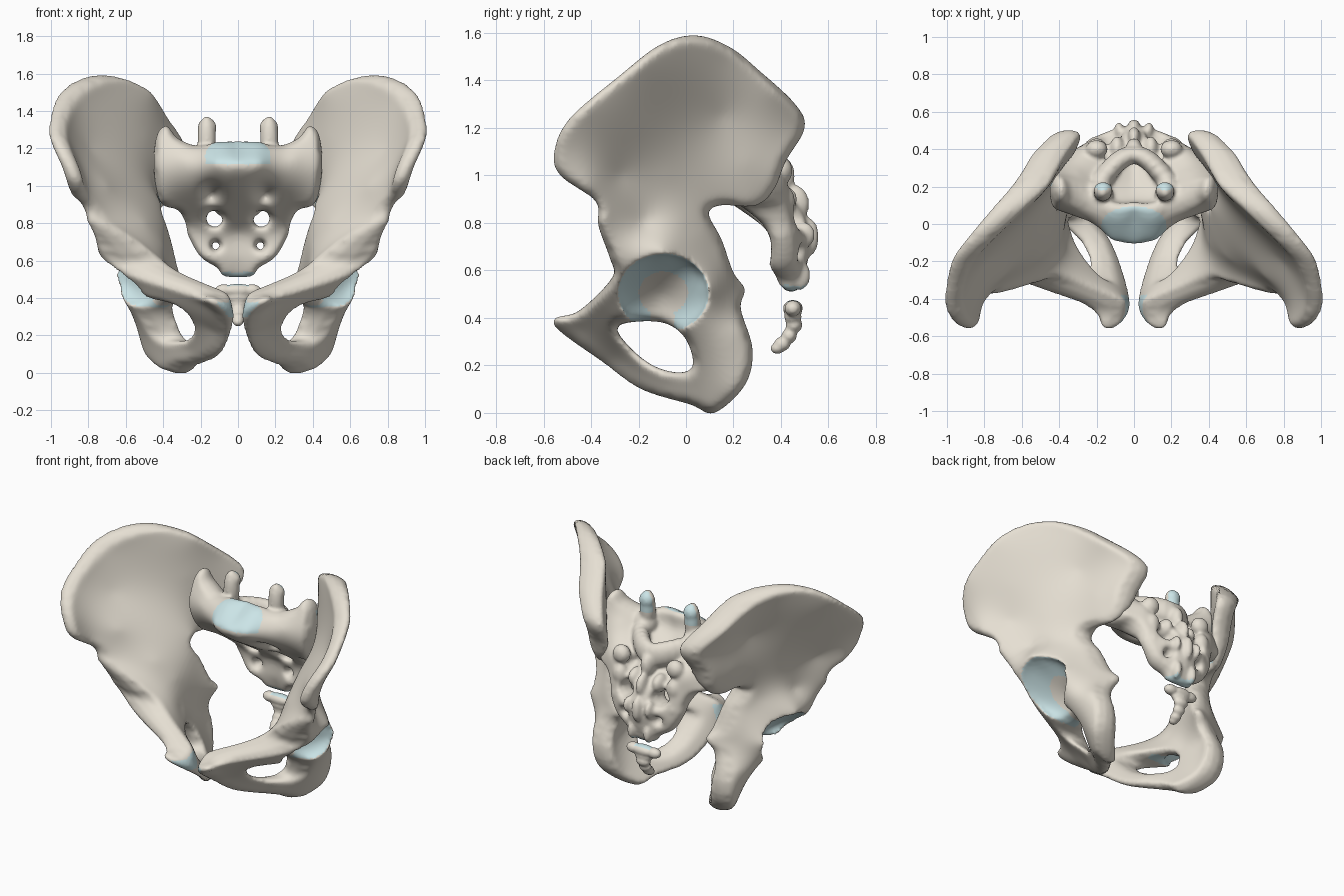
import bpy, bmesh
from math import sqrt, sin, cos, exp, pi
from mathutils import Vector, Matrix
from mathutils.geometry import delaunay_2d_cdt

if "Cube" in bpy.data.objects:
    bpy.data.objects.remove(bpy.data.objects["Cube"])


def material(name, rgb):
    m = bpy.data.materials.new(name)
    m.diffuse_color = (*rgb, 1)
    m.use_nodes = True
    m.node_tree.nodes["Principled BSDF"].inputs["Base Color"].default_value = m.diffuse_color
    return m


BONE = material("bone", (0.79, 0.74, 0.65))
CARTILAGE = material("cartilage", (0.60, 0.78, 0.80))


def smooth_loop(p, n=6):
    """Closed Catmull-Rom curve through the points."""
    out = []
    for i in range(len(p)):
        a, b, c, d = (Vector(p[(i + k) % len(p)]) for k in (-1, 0, 1, 2))
        for k in range(n):
            t = k / n
            out.append((b * 2 + (c - a) * t + (a * 2 - b * 5 + c * 4 - d) * t * t
                        + (b * 3 - a - c * 3 + d) * t ** 3) / 2)
    return out


def ellipse(u, v, ru, rv, n=16):
    return [Vector((u + ru * cos(2 * pi * i / n), v + rv * sin(2 * pi * i / n))) for i in range(n)]


def field(rows):
    """Smooth scattered interpolation of rows (u, v, low, high)."""
    phi = lambda du, dv: (du * du + dv * dv) ** 0.75
    n = len(rows)
    m = [[phi(a[0] - b[0], a[1] - b[1]) for b in rows] + [1.0, a[2], a[3]] for a in rows]
    m.append([1.0] * n + [0.0, 0.0, 0.0])
    for i in range(n + 1):
        k = max(range(i, n + 1), key=lambda r: abs(m[r][i]))
        m[i], m[k] = m[k], m[i]
        m[i] = [x / m[i][i] for x in m[i]]
        for r in range(n + 1):
            if r != i and m[r][i]:
                f = m[r][i]
                m[r] = [x - f * y for x, y in zip(m[r], m[i])]

    def at(u, v):
        lo, hi = m[n][-2], m[n][-1]
        for row, w in zip(rows, m):
            p = phi(u - row[0], v - row[1])
            lo += p * w[-2]
            hi += p * w[-1]
        return lo, hi
    return at


def slab(loops, at, place, step, rim, extra=()):
    """Two-sided plate inside the loops, with rounded rims."""
    segs = [(a.x, a.y, b.x, b.y) for l in loops for a, b in zip(l, l[1:] + l[:1])]

    def inside(u, v):
        r = False
        for ax, ay, bx, by in segs:
            if (ay > v) != (by > v) and u < (bx - ax) * (v - ay) / (by - ay) + ax:
                r = not r
        return r

    def dist(u, v):
        best = 9.0
        for ax, ay, bx, by in segs:
            dx, dy = bx - ax, by - ay
            t = min(1, max(0, ((u - ax) * dx + (v - ay) * dy) / (dx * dx + dy * dy + 1e-12)))
            best = min(best, (ax + t * dx - u) ** 2 + (ay + t * dy - v) ** 2)
        return sqrt(best)

    pts, edges = [], []
    for l in loops:
        s = len(pts)
        pts += l
        edges += [(s + i, s + (i + 1) % len(l)) for i in range(len(l))]
    us, vs = [p.x for p in loops[0]], [p.y for p in loops[0]]
    grid = list(extra) + [Vector((min(us) + (i + .5) * step, min(vs) + (j + .5) * step))
                          for i in range(int((max(us) - min(us)) / step) + 1)
                          for j in range(int((max(vs) - min(vs)) / step) + 1)]
    pts += [p for p in grid if inside(*p) and dist(*p) > step * .45]
    res = delaunay_2d_cdt(pts, edges, [], 0, 1e-6)
    bm = bmesh.new()
    low, high = [], []
    for p in res[0]:
        lo, hi = at(p.x, p.y)
        f = 1 - min(1, dist(p.x, p.y) / rim)
        mid, half = (lo + hi) / 2, max(.018, (hi - lo) / 2) * (.3 + .7 * sqrt(1 - f * f))
        low.append(bm.verts.new(place(p.x, p.y, mid - half)))
        high.append(bm.verts.new(place(p.x, p.y, mid + half)))
    border = {}
    for f in res[2]:
        c = sum((res[0][i] for i in f), Vector((0, 0))) / 3
        if not inside(c.x, c.y):
            continue
        bm.faces.new([high[i] for i in f])
        bm.faces.new([low[i] for i in reversed(f)])
        for a, b in zip(f, f[1:] + f[:1]):
            if (b, a) in border:
                del border[(b, a)]
            else:
                border[(a, b)] = 1
    for a, b in border:
        bm.faces.new((high[b], high[a], low[a], low[b]))
    return bm


def add_blobs(bm, blobs):
    for x, y, z, rx, ry, rz in blobs:
        for s in ((1, -1) if x else (1,)):
            bmesh.ops.create_uvsphere(bm, u_segments=20, v_segments=12, radius=1,
                                      matrix=Matrix.Translation((x * s, y, z)) @ Matrix.Diagonal((rx, ry, rz, 1)))


def finish(name, bm, is_blue, voxel=0.012, rounds=5):
    """Fuse, smooth and paint the cartilage areas."""
    bmesh.ops.recalc_face_normals(bm, faces=bm.faces)
    raw = bpy.data.meshes.new(name)
    bm.to_mesh(raw)
    bm.free()
    ob = bpy.data.objects.new(name, raw)
    bpy.context.collection.objects.link(ob)
    rm = ob.modifiers.new("fuse", 'REMESH')
    rm.mode, rm.voxel_size = 'VOXEL', voxel
    sm = ob.modifiers.new("soften", 'SMOOTH')
    sm.factor, sm.iterations = .5, rounds
    dg = bpy.context.evaluated_depsgraph_get()
    mesh = bpy.data.meshes.new_from_object(ob.evaluated_get(dg))
    ob.modifiers.clear()
    ob.data = mesh
    mesh.materials.clear()
    mesh.materials.append(BONE)
    mesh.materials.append(CARTILAGE)
    for p in mesh.polygons:
        p.use_smooth = True
        p.material_index = int(bool(is_blue(p.center, p.normal)))
    return ob


# Hip bone: side outline (y, z), obturator hole, inner and outer x at control points
hip_outline = [(-.555, 1.1), (-.53, 1.0), (-.38, .89), (-.37, .79), (-.32, .65), (-.31, .57), (-.45, .43),
               (-.55, .4), (-.54, .35), (-.36, .22), (-.19, .1), (.02, .035), (.12, .0), (.25, .12), (.28, .27),
               (.23, .44), (.25, .52), (.2, .59), (.15, .73), (.095, .84), (.15, .875), (.29, .87), (.37, .94),
               (.42, 1.06), (.5, 1.2), (.46, 1.3), (.31, 1.44), (.185, 1.54), (.04, 1.59), (-.11, 1.55),
               (-.28, 1.42), (-.49, 1.24)]
obturator = [(-.29, .36), (-.2, .385), (-.08, .375), (0, .31), (.03, .2), (-.03, .17), (-.14, .2), (-.24, .28)]
hip_rows = [(-.53, 1.1, .85, .94), (-.43, 1.28, .92, 1.02), (-.2, 1.48, .86, .99), (.04, 1.57, .63, .80),
            (.2, 1.5, .46, .66), (.38, 1.36, .36, .55), (.49, 1.19, .27, .42), (.4, 1.02, .30, .45),
            (.26, .89, .42, .48), (.25, 1.05, .42, .52), (.15, 1.25, .49, .58), (0, 1.2, .61, .68),
            (-.2, 1.2, .79, .84), (-.42, .95, .80, .89), (-.36, .82, .71, .82), (-.28, 1.0, .70, .78),
            (-.08, 1.0, .56, .67), (.1, .9, .41, .55), (-.18, .8, .5, .69), (.02, .78, .39, .6),
            (.15, .73, .36, .48), (-.1, .68, .4, .75), (-.3, .62, .43, .72), (.1, .52, .35, .65),
            (.24, .52, .30, .38), (.03, .36, .36, .59), (.22, .35, .38, .54), (.2, .1, .32, .50),
            (.1, .04, .24, .42), (-.08, .12, .14, .27), (-.3, .22, .05, .13), (-.44, .35, .03, .17),
            (-.52, .38, .07, .18), (-.42, .44, .06, .32), (-.28, .41, .18, .48), (-.1, .5, .36, .65)]
hip_field = field(hip_rows)
socket = lambda y, z: ((y + .095) / .19) ** 2 + ((z - .505) / .165) ** 2
socket_rings = [p for k, n in ((1.04, 72), (1, 72), (.96, 72), (.9, 60))
                for p in ellipse(-.095, .505, .19 * k, .165 * k, n)]


def hip_at(y, z):
    lo, hi = hip_field(y, z)
    return lo, max(lo + .04, hi - .2 * max(0, 1 - socket(y, z)) ** .6)


def hip_blue(c, n):
    q = socket(c.y, c.z)
    cup = c.x > .3 and n.x > -.3 and q < 1 and (
        q > .3 or c.z > .6) and not (c.z < .5 and -.15 < c.y < -.05)
    symphysis = n.x < -.2 and n.z < .45 and c.x < .12 and c.y < -.38 and c.z > .3
    sacral = n.x < -.4 and ((c.y - .27) / .08) ** 2 + ((c.z - 1.03) / .13) ** 2 < 1
    return cup or symphysis or sacral


bm = slab([smooth_loop(hip_outline), smooth_loop(obturator)], hip_at, lambda u, v, w: (w, u, v), .019, .04,
          socket_rings)
right = finish("right_hip_bone", bm, hip_blue)
left = bpy.data.objects.new("left_hip_bone", right.data.copy())
left.data.transform(Matrix.Scale(-1, 4, (1, 0, 0)))
left.data.flip_normals()
bpy.context.collection.objects.link(left)

# Sacrum: front outline (x, z), nerve holes, front and back y at control points
half = [(.1, 1.235), (.18, 1.215), (.25, 1.22), (.33, 1.26), (.38, 1.32), (.43, 1.28), (.45, 1.15), (.44, 1.0),
        (.405, .9), (.32, .87), (.28, .8), (.265, .73), (.2, .62), (.11, .56), (.07, .515)]
outline = half + [(-x, z) for x, z in reversed(half)]
holes = [ellipse(s * x, z, r, r) for s in (1, -1) for x, z, r in ((.125, .825, .045), (.12, .68, .022))]
sac_field = field([(0, 1.22, .05, .12), (0, 1.12, -.105, .13), (.12, 1.12, -.085, .15), (.17, 1.2, .03, .15),
                   (0, 1.0, .0, .27), (.15, 1.0, .05, .39), (0, .9, .16, .45), (.13, .88, .2, .45),
                   (0, .75, .36, .52), (.13, .75, .35, .5), (.26, .78, .34, .44), (0, .62, .38, .51),
                   (.15, .62, .35, .47), (0, .52, .41, .48), (.3, 1.15, .04, .28), (.4, 1.3, .13, .25),
                   (.43, 1.1, .08, .3), (.41, .93, .15, .35), (.3, .9, .2, .41), (.25, 1.22, .08, .19),
                   (.26, 1.0, .08, .41)])


def sac_at(x, z):
    lo, hi = sac_field(abs(x), z)
    pit = exp(-((abs(x) - .14) ** 2 + (z - .96) ** 2) / .0022)
    return lo + .1 * pit, hi - .09 * pit


def sac_blue(c, n):
    disc = n.z > .1 and c.z > 1.09 and (c.x / .175) ** 2 + ((c.y + .01) / .105) ** 2 < 1
    facet = n.y > .2 and c.z > 1.24 and abs(abs(c.x) - .16) < .06 and c.y > .14
    side = abs(n.x) > .6 and abs(c.x) > .4 and .93 < c.z < 1.25 and c.y > .2
    return disc or facet or side or (c.z < .54 and n.z < -.5)


bm = slab([smooth_loop(outline)] + holes, sac_at, lambda u, v, w: (u, w, v), .018, .035)
# articular processes and the arch roofing the canal
add_blobs(bm, [(.167, .17, 1.25, .05, .05, .125), (.165, .18, 1.31, .052, .045, .055),
               (.19, .16, 1.14, .08, .08, .08)])
add_blobs(bm, [(.2 - .2 * t, .2 + .17 * sin(t * pi / 2), 1.1 - .05 * t, .06, .05, .08)
               for t in (0, .15, .3, .45, .6, .75, .9)])
# rear crests and horns
add_blobs(bm, [(0, .40, 1.0, .045, .06, .08), (0, .46, .88, .035, .06, .08), (0, .52, .74, .035, .04, .08),
               (.09, .40, .9, .04, .07, .06), (.08, .5, .75, .025, .045, .055),
               (.2, .4, 1.02, .06, .05, .06), (.2, .41, .89, .05, .05, .07),
               (.2, .43, .76, .045, .04, .05), (.06, .48, .58, .03, .045, .065)])
finish("sacrum", bm, sac_blue, .011, 8)

# Coccyx: chain of small shrinking bones with horns
bm = bmesh.new()
add_blobs(bm, [(0, .45, .44, .09, .042, .036), (.075, .45, .44, .05, .036, .034), (0, .45, .405, .065, .036, .035),
               (0, .455, .37, .05, .035, .035), (0, .435, .325, .042, .032, .032), (0, .405, .29, .036, .035, .03),
               (0, .385, .272, .03, .03, .024)])
finish("coccyx", bm, lambda c, n: n.z > .8 and c.z > .46 and abs(c.x) < .06, .009, 3)
